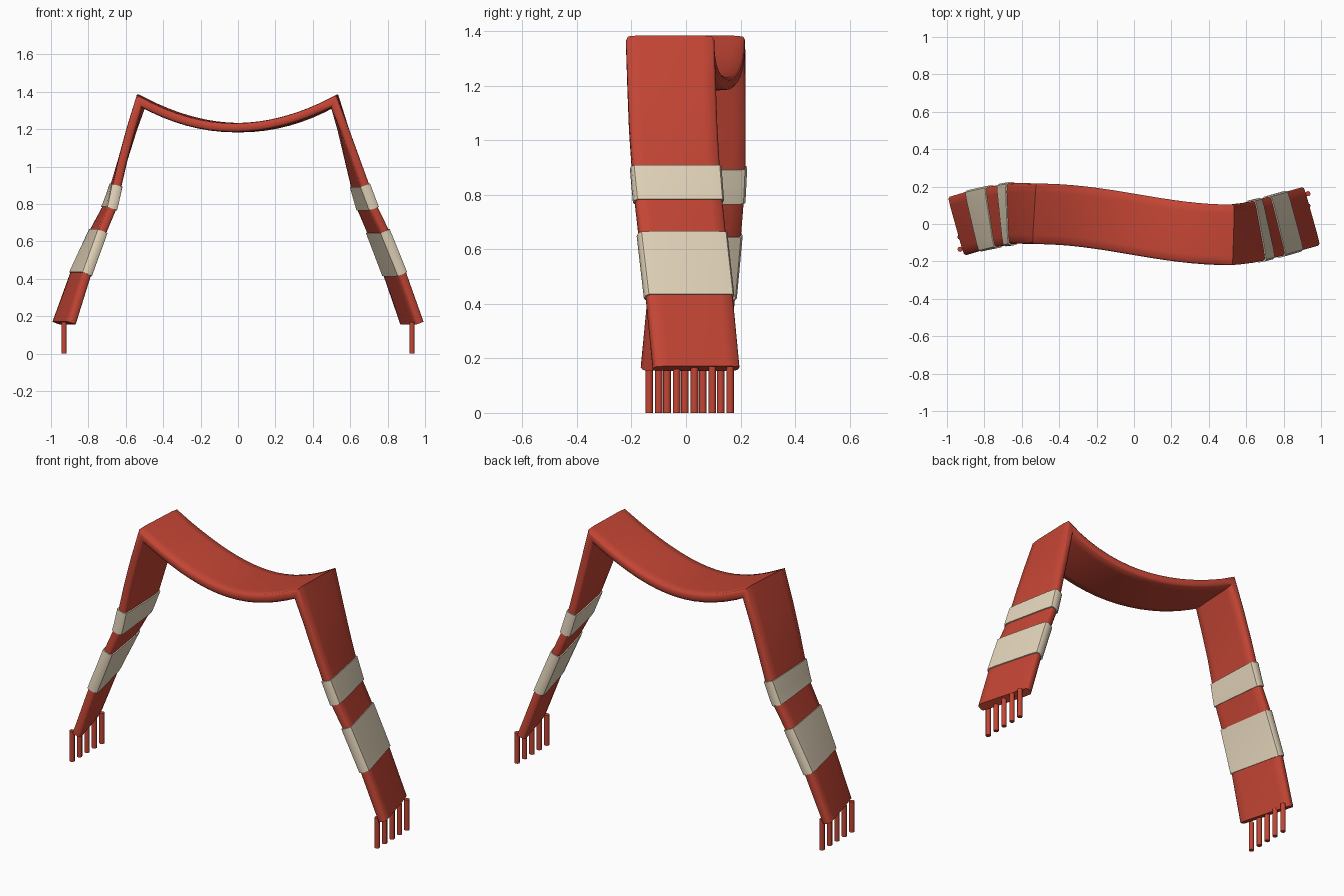
import bpy, bmesh, math
from mathutils import Vector

if "Cube" in bpy.data.objects:
    bpy.data.objects.remove(bpy.data.objects["Cube"])

HALF_W, HALF_T = 0.162, 0.025


def material(name, rgb):
    m = bpy.data.materials.new(name)
    m.diffuse_color = (*rgb, 1)
    m.use_nodes = True
    m.node_tree.nodes["Principled BSDF"].inputs["Base Color"].default_value = m.diffuse_color
    return m


RED = material("red_wool", (0.55, 0.06, 0.035))
CREAM = material("cream_wool", (0.78, 0.67, 0.50))


def finish(obj, mat, angle):
    obj.data.materials.append(mat)
    bpy.ops.object.select_all(action='DESELECT')
    obj.select_set(True)
    bpy.context.view_layer.objects.active = obj
    bpy.ops.object.shade_smooth_by_angle(angle=math.radians(angle))


def sweep(name, path, hw, ht, mat):
    """Sweep a flat, soft-edged section along rows of (x, y, z, yaw)."""
    section = [(1, -.5), (1, .5), (.95, .9), (.7, 1), (-.7, 1), (-.95, .9),
               (-1, .5), (-1, -.5), (-.95, -.9), (-.7, -1), (.7, -1), (.95, -.9)]
    pts = [Vector(p[:3]) for p in path]
    bm = bmesh.new()
    rings = []
    for i, p in enumerate(pts):
        a = (p - pts[i - 1]).normalized() if i else (pts[1] - p).normalized()
        b = (pts[i + 1] - p).normalized() if i < len(pts) - 1 else a
        t = (a + b).normalized()
        wide = Vector((path[i][3], 1, 0)).normalized()
        thick = t.cross(wide).normalized() / max(t.dot(a), 0.5)   # mitred fold
        rings.append([bm.verts.new(p + wide * u * hw + thick * v * ht) for u, v in section])
    n = len(section)
    for r0, r1 in zip(rings, rings[1:]):
        for j in range(n):
            bm.faces.new((r0[j], r0[(j + 1) % n], r1[(j + 1) % n], r1[j]))
    bm.faces.new(rings[0])
    bm.faces.new(rings[-1])
    bmesh.ops.recalc_face_normals(bm, faces=bm.faces)
    me = bpy.data.meshes.new(name)
    bm.to_mesh(me)
    bm.free()
    obj = bpy.data.objects.new(name, me)
    bpy.context.collection.objects.link(obj)
    finish(obj, mat, 50)


# Hanging ends, from the fold down: x, y, z, yaw
LEFT = [(-.519, .055, 1.349, .06), (-.568, .056, 1.2, .03), (-.615, .057, 1.04, 0),
        (-.652, .056, .90, -.04), (-.685, .050, .785, -.10), (-.745, .040, .66, -.15),
        (-.840, .020, .43, -.23), (-.930, -.007, .163, -.28)]
RIGHT = [(.517, -.058, 1.349, .03), (.562, -.053, 1.2, -.05), (.610, -.047, 1.04, -.12),
         (.652, -.038, .90, -.18), (.695, -.027, .77, -.22), (.750, -.014, .65, -.25),
         (.840, .012, .42, -.27), (.930, .037, .163, -.28)]


def at_height(leg, z):
    for a, b in zip(leg, leg[1:]):
        if a[2] >= z >= b[2]:
            f = (a[2] - z) / (a[2] - b[2])
            return tuple(p + (q - p) * f for p, q in zip(a, b))


# Sagging neck section between the two folds
neck = []
for i in range(1, 16):
    x = -.518 + 1.036 * i / 16
    s = x / .518
    neck.append((x, -.002 - .056 * math.sin(s * math.pi / 2),
                 1.208 + .141 * s * s, .045 + .085 * math.cos(s * math.pi / 2)))
sweep("scarf_body", LEFT[::-1] + neck + RIGHT, HALF_W, HALF_T, RED)

# Cream stripes, slightly proud of the body, and fringes at both ends
for side, leg, x, y0 in (("left", LEFT, -.93, -.135), ("right", RIGHT, .93, -.10)):
    for label, top, bottom in (("narrow", .90, .775), ("wide", .655, .425)):
        rows = [at_height(leg, top + (bottom - top) * k / 4) for k in range(5)]
        sweep(f"{side}_{label}_stripe", rows, HALF_W + .006, HALF_T + .006, CREAM)
    for k in range(5):
        bpy.ops.mesh.primitive_cylinder_add(vertices=8, radius=.014, depth=.17,
                                            location=(x, y0 + .0655 * k, .085))
        tassel = bpy.context.object
        tassel.name = f"{side}_fringe_{k + 1}"
        finish(tassel, RED, 50)
